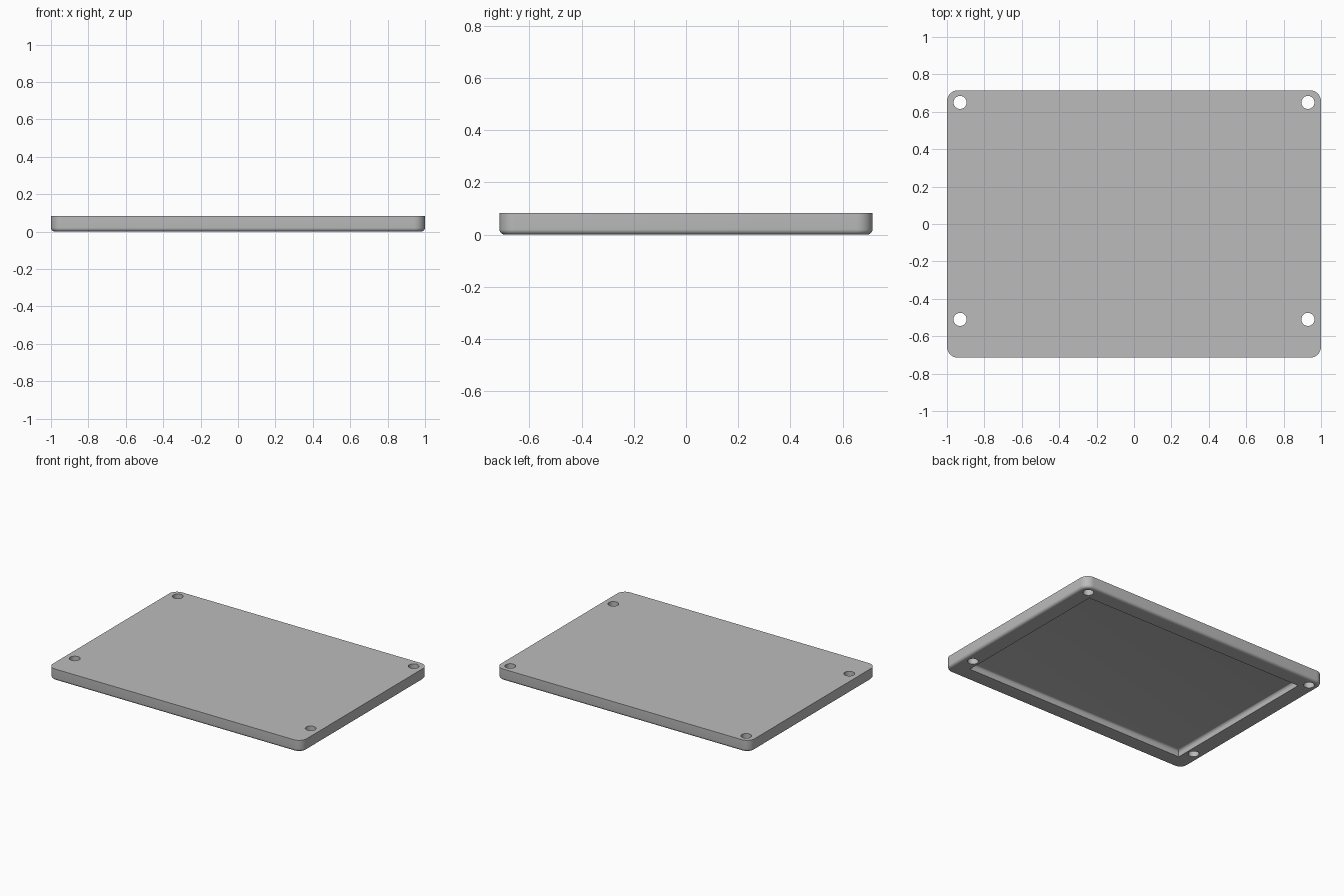
import bpy
import bmesh
import math
from mathutils import Matrix

cube = bpy.data.objects.get("Cube")
if cube:
    bpy.data.objects.remove(cube, do_unlink=True)

LENGTH, DEPTH, HEIGHT = 2.0, 1.43, 0.083
CORNER, FILLET = 0.06, 0.02
POCKET_X, POCKET_Y, POCKET_DEPTH = 0.88, 0.6, 0.043
HOLE_X, HOLE_BACK, HOLE_FRONT, HOLE_RADIUS = 0.93, 0.65, -0.51, 0.035

grey = bpy.data.materials.new("plain grey")
grey.use_nodes = True
grey.diffuse_color = (0.5, 0.5, 0.5, 1)
grey.node_tree.nodes["Principled BSDF"].inputs["Base Color"].default_value = (0.5, 0.5, 0.5, 1)


def box(bm, sx, sy, z0, z1):
    """Add a box centred on x and y between two heights."""
    matrix = Matrix.Translation((0, 0, (z0 + z1) / 2)) @ Matrix.Diagonal((sx, sy, z1 - z0, 1))
    bmesh.ops.create_cube(bm, size=1, matrix=matrix)


def round_edges(bm, edges, radius, segments):
    bmesh.ops.bevel(bm, geom=edges, offset=radius, segments=segments,
                    profile=0.5, affect='EDGES', clamp_overlap=True)


def edges_at(bm, z):
    return [e for e in bm.edges if all(abs(v.co.z - z) < 1e-5 for v in e.verts)]


def finish(bm, name):
    bmesh.ops.recalc_face_normals(bm, faces=bm.faces)
    mesh = bpy.data.meshes.new(name)
    bm.to_mesh(mesh)
    bm.free()
    obj = bpy.data.objects.new(name, mesh)
    bpy.context.collection.objects.link(obj)
    mesh.materials.append(grey)
    return obj


# Cover plate: rounded corners, then a rounded lower rim
bm = bmesh.new()
box(bm, LENGTH, DEPTH, 0, HEIGHT)
upright = [e for e in bm.edges if abs(e.verts[0].co.z - e.verts[1].co.z) > 0.01]
round_edges(bm, upright, CORNER, 10)
round_edges(bm, edges_at(bm, 0), FILLET, 6)
plate = finish(bm, "cover_plate")

# Underside pocket cutter, softened where its walls meet the ceiling
cutters = []
bm = bmesh.new()
box(bm, 2 * POCKET_X, 2 * POCKET_Y, -0.05, POCKET_DEPTH)
round_edges(bm, edges_at(bm, POCKET_DEPTH), FILLET, 5)
cutters.append(finish(bm, "pocket_cutter"))

# Four screw holes straight through
bm = bmesh.new()
for x in (-HOLE_X, HOLE_X):
    for y in (HOLE_FRONT, HOLE_BACK):
        bmesh.ops.create_cone(bm, cap_ends=True, segments=32, radius1=HOLE_RADIUS,
                              radius2=HOLE_RADIUS, depth=0.4,
                              matrix=Matrix.Translation((x, y, 0)))
cutters.append(finish(bm, "screw_hole_cutter"))

bpy.ops.object.select_all(action='DESELECT')
plate.select_set(True)
bpy.context.view_layer.objects.active = plate
for cutter in cutters:
    cutter.hide_render = True
    cut = plate.modifiers.new(cutter.name, 'BOOLEAN')
    cut.operation = 'DIFFERENCE'
    cut.solver = 'EXACT'
    cut.object = cutter
    bpy.ops.object.modifier_apply(modifier=cut.name)
    bpy.data.objects.remove(cutter, do_unlink=True)

bpy.ops.object.shade_smooth_by_angle(angle=math.radians(30))
